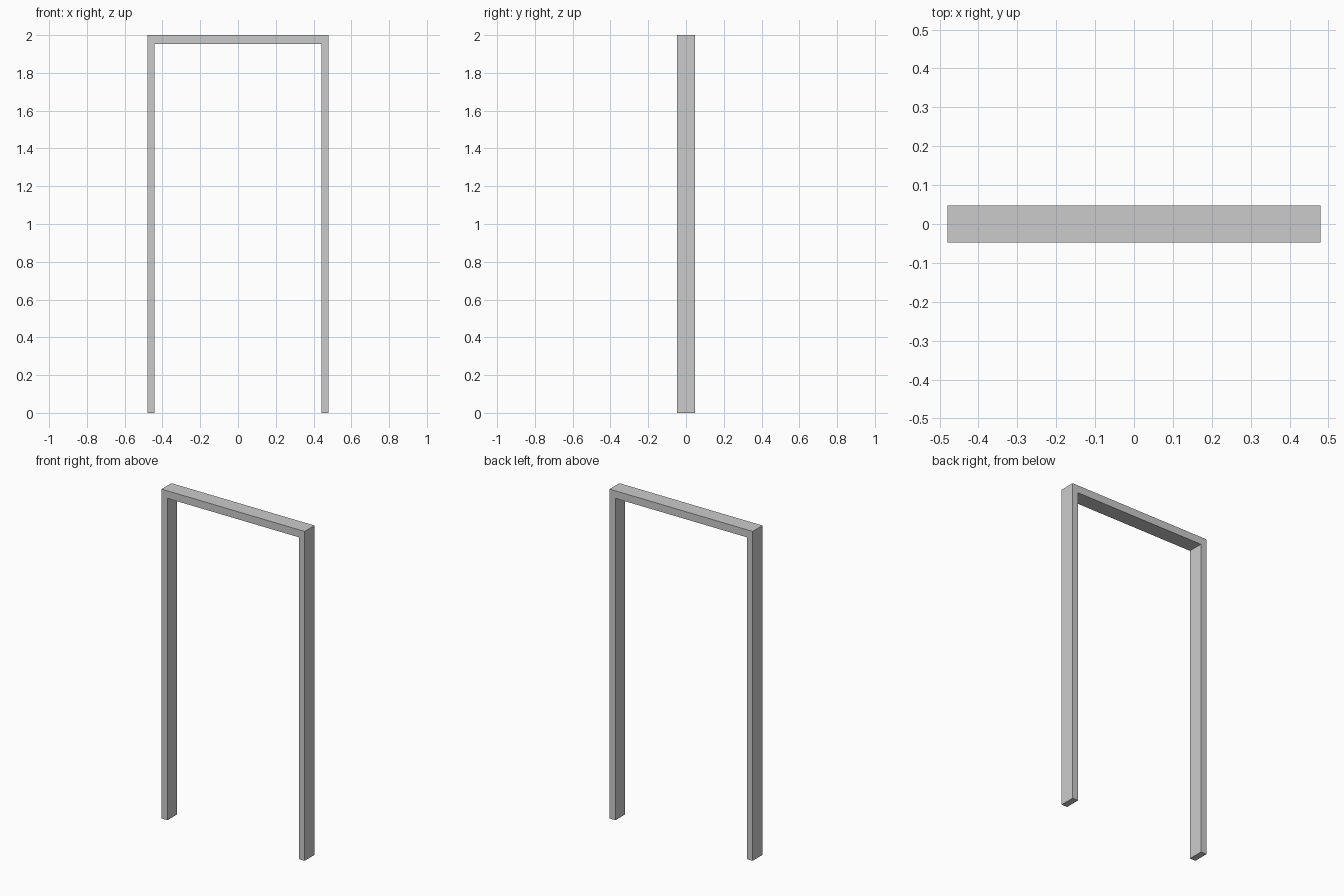
import bpy

if "Cube" in bpy.data.objects:
    bpy.data.objects.remove(bpy.data.objects["Cube"])

DEPTH = 0.094     # frame depth along y
OUTER = 0.48      # half of the overall width
INNER = 0.441     # half of the opening width
HEIGHT = 2.0
LINTEL_BOTTOM = 1.954


def box(name, x0, x1, z0, z1):
    bpy.ops.mesh.primitive_cube_add(size=1, location=((x0 + x1) / 2, 0, (z0 + z1) / 2))
    ob = bpy.context.object
    ob.name = name
    ob.scale = (x1 - x0, DEPTH, z1 - z0)
    bpy.ops.object.transform_apply(location=False, rotation=False, scale=True)
    return ob


# Side jambs, full height
box("left_jamb", -OUTER, -INNER, 0, HEIGHT)
box("right_jamb", INNER, OUTER, 0, HEIGHT)

# Head piece fitted between the jambs
box("door_head", -INNER, INNER, LINTEL_BOTTOM, HEIGHT)
